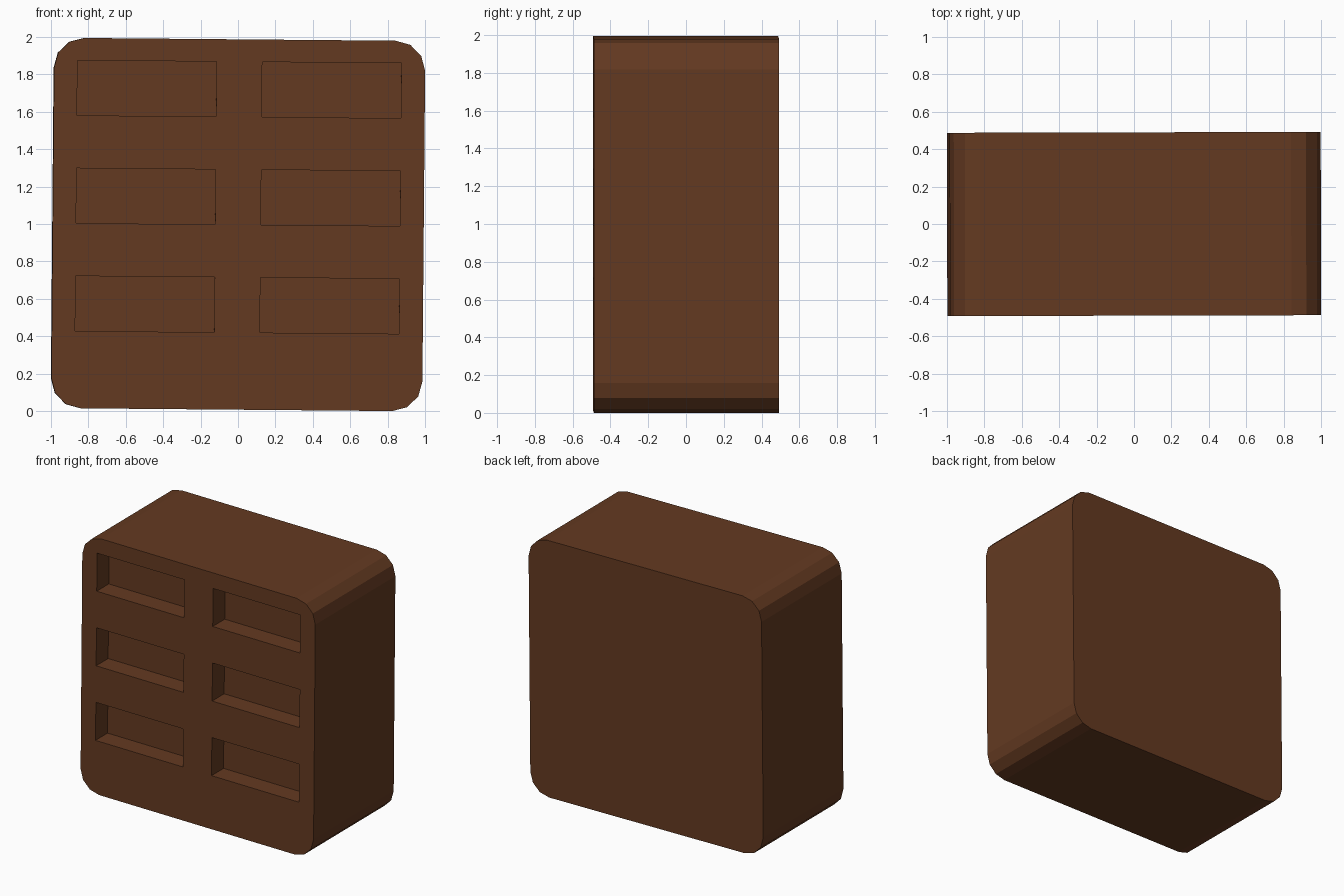
import bpy, math
from mathutils import Matrix

if "Cube" in bpy.data.objects:
    bpy.data.objects.remove(bpy.data.objects["Cube"])

brown = bpy.data.materials.new("brown")
brown.diffuse_color = (0.127, 0.042, 0.0152, 1)
brown.use_nodes = True
brown.node_tree.nodes["Principled BSDF"].inputs["Base Color"].default_value = brown.diffuse_color

W, D, H, R = 0.992, 0.49, 0.99, 0.16   # half sizes and corner radius
FRONT, DEPTH = -D, 0.147


def make_object(name, verts, faces):
    mesh = bpy.data.meshes.new(name)
    mesh.from_pydata(verts, [], faces)
    mesh.materials.append(brown)
    obj = bpy.data.objects.new(name, mesh)
    bpy.context.collection.objects.link(obj)
    return obj


def prism(name, profile, y0, y1):
    # profile runs counter-clockwise seen from the front
    n = len(profile)
    verts = [(x, y0, z) for x, z in profile] + [(x, y1, z) for x, z in profile]
    faces = [tuple(range(n)), tuple(range(2 * n - 1, n - 1, -1))]
    faces += [(i, i + n, (i + 1) % n + n, (i + 1) % n) for i in range(n)]
    return make_object(name, verts, faces)


# Cabinet body: rounded square with three-segment corners
profile = []
for k, (sx, sz) in enumerate([(1, 1), (-1, 1), (-1, -1), (1, -1)]):
    for i in range(4):
        a = math.radians(90 * k + 30 * i)
        profile.append((sx * (W - R) + R * math.cos(a), sz * (H - R) + R * math.sin(a)))
body = prism("cabinet_body", profile, FRONT, D)

# Six recessed compartments in two columns and three rows
for row in range(3):
    z1 = 0.87 - 0.5765 * row
    z0 = z1 - 0.294
    for x0, x1 in ((-0.867, -0.123), (0.121, 0.865)):
        cutter = prism("recess_cutter", [(x0, z0), (x1, z0), (x1, z1), (x0, z1)],
                       FRONT - 0.1, FRONT + DEPTH)
        cutter.hide_render = True
        mod = body.modifiers.new("recess", 'BOOLEAN')
        mod.operation = 'DIFFERENCE'
        mod.solver = 'EXACT'
        mod.object = cutter

# Bake the cuts, then remove the cutters
dg = bpy.context.evaluated_depsgraph_get()
baked = bpy.data.meshes.new_from_object(body.evaluated_get(dg))
body.modifiers.clear()
body.data = baked
for obj in list(bpy.data.objects):
    if obj.name.startswith("recess_cutter"):
        bpy.data.objects.remove(obj)

# Very slight lean to the right and twist, standing on the ground
body.data.transform(Matrix.Translation((0, 0, 1)) @ Matrix.Rotation(0.0025, 4, 'Z')
                    @ Matrix.Rotation(0.0087, 4, 'Y'))
low = min(v.co.z for v in body.data.vertices)
body.data.transform(Matrix.Translation((0, 0, -low)))
